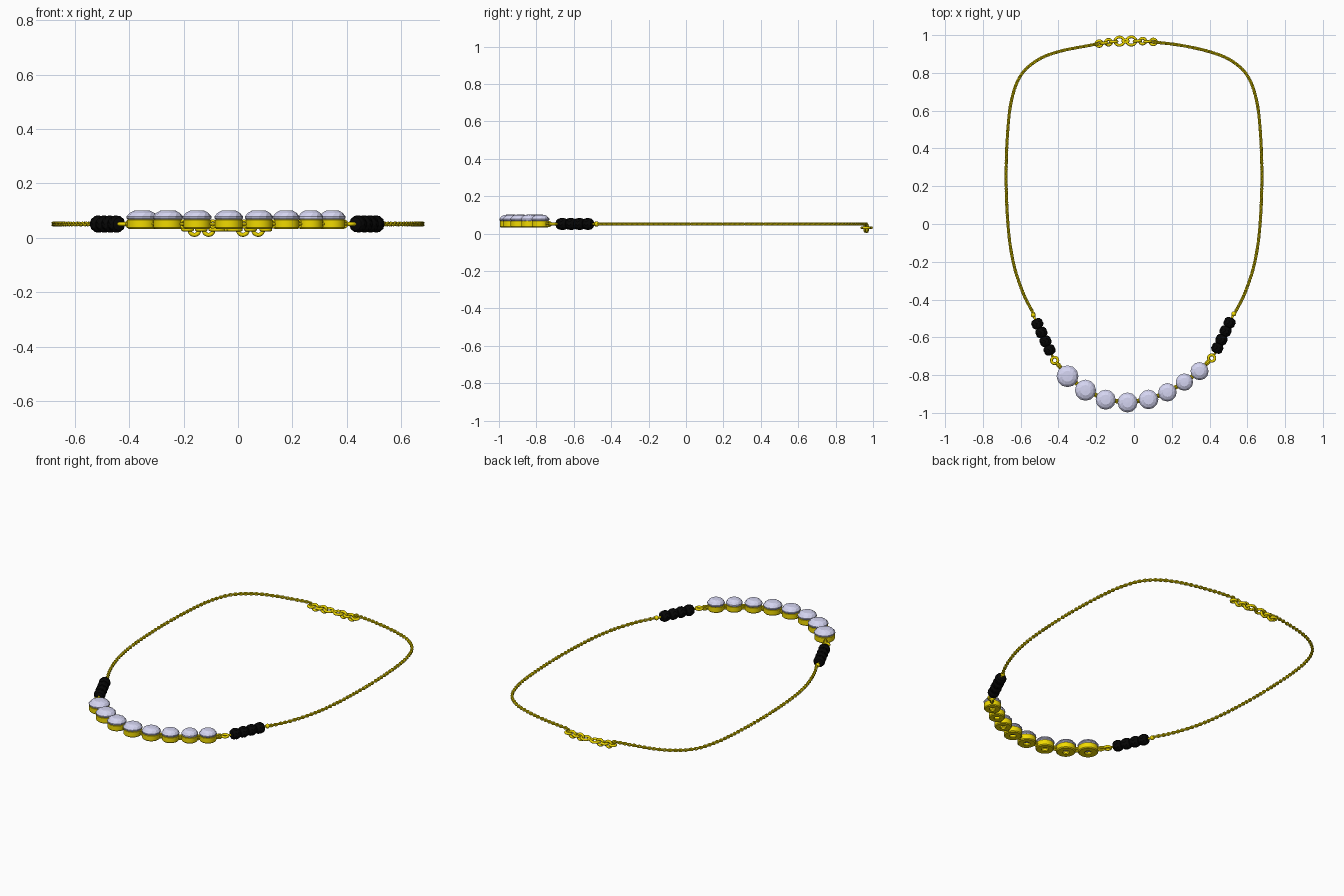
import bpy, bmesh, math
from mathutils import Vector, Matrix

if "Cube" in bpy.data.objects:
    bpy.data.objects.remove(bpy.data.objects["Cube"])

Z = 0.051          # height of the chain centreline


def material(name, rgb):
    m = bpy.data.materials.new(name)
    m.diffuse_color = (*rgb, 1)
    m.use_nodes = True
    m.node_tree.nodes["Principled BSDF"].inputs["Base Color"].default_value = m.diffuse_color
    return m


GOLD = material("gold", (0.88, 0.7, 0.0))
BLACK = material("black_bead", (0.002, 0.002, 0.002))
GEM = material("pale_gem", (0.66, 0.66, 0.88))


def finish(bm, name, mat, smooth=True):
    bmesh.ops.recalc_face_normals(bm, faces=bm.faces)
    me = bpy.data.meshes.new(name)
    bm.to_mesh(me)
    bm.free()
    me.materials.append(mat)
    if smooth:
        me.shade_smooth()
    ob = bpy.data.objects.new(name, me)
    bpy.context.collection.objects.link(ob)
    return ob


def frame(pos, direction, roll=0.0):
    """Matrix with local x along a level direction, rolled about it."""
    a = math.atan2(direction.y, direction.x)
    return Matrix.Translation(pos) @ Matrix.Rotation(a, 4, 'Z') @ Matrix.Rotation(roll, 4, 'X')


def add_ring(bm, mat, rx, ry, wire, n=20, k=8):
    rows = []
    for i in range(n):
        a = 2 * math.pi * i / n
        c, s = math.cos(a), math.sin(a)
        row = []
        for j in range(k):
            b = 2 * math.pi * j / k
            o = wire * math.cos(b)
            row.append(bm.verts.new(mat @ Vector(((rx + o) * c, (ry + o) * s, wire * math.sin(b)))))
        rows.append(row)
    for i in range(n):
        p, q = rows[i], rows[(i + 1) % n]
        for j in range(k):
            bm.faces.new((p[j], q[j], q[(j + 1) % k], p[(j + 1) % k]))


def add_lathe(bm, mat, profile, n, closed=False):
    """Revolve (radius, height, angular offset in steps) rows about local z."""
    rows = [[bm.verts.new(mat @ Vector((r * math.cos(2 * math.pi * (i + t) / n),
                                        r * math.sin(2 * math.pi * (i + t) / n), h)))
             for i in range(n)] for r, h, t in profile]
    pairs = list(zip(rows, rows[1:]))
    if closed:
        pairs.append((rows[-1], rows[0]))
    for (p, q) in pairs:
        for i in range(n):
            j = (i + 1) % n
            bm.faces.new((p[i], p[j], q[j], q[i]))
    if not closed:
        bm.faces.new(rows[0])
        bm.faces.new(rows[-1])


def smooth_path(points, spacing):
    """Catmull-Rom through the points, resampled at even spacing."""
    p = [Vector((x, y, Z)) for x, y in points]
    p = [2 * p[0] - p[1]] + p + [2 * p[-1] - p[-2]]
    dense = []
    for i in range(1, len(p) - 2):
        a, b, c, d = p[i - 1:i + 3]
        for s in range(40):
            t = s / 40
            dense.append(0.5 * (2 * b + (c - a) * t + (2 * a - 5 * b + 4 * c - d) * t * t
                                + (3 * b - a - 3 * c + d) * t ** 3))
    out, run = [dense[0]], 0
    for a, b in zip(dense, dense[1:]):
        run += (b - a).length
        if run >= spacing:
            out.append(b)
            run -= spacing
    return out


# Fine chain on each side, interlocked links
side = [(0.533, -0.473), (0.585, -0.37), (0.635, -0.22), (0.665, -0.03), (0.677, 0.24),
        (0.668, 0.5), (0.645, 0.67), (0.597, 0.79), (0.51, 0.868), (0.39, 0.915)]
for name, sx, end in (("left", -1, [(-0.185, 0.955)]), ("right", 1, [(0.24, 0.947), (0.1, 0.964)])):
    pts = smooth_path([(sx * x, y) for x, y in side] + end, 0.0145)
    bm = bmesh.new()
    for i in range(len(pts)):
        d = pts[min(i + 1, len(pts) - 1)] - pts[max(i - 1, 0)]
        add_ring(bm, frame(pts[i], d, math.pi / 4 * (1 if i % 2 else -1)), 0.0105, 0.0062, 0.0043, 12, 6)
    finish(bm, name + "_chain", GOLD)

# Black faceted beads, threading wire, end ball and jump ring
bead = [(0.012, -0.027, 0), (0.024, -0.023, 0), (0.031, -0.011, .5), (0.032, 0, 0), (0.031, 0.011, .5),
        (0.024, 0.023, 0), (0.012, 0.027, 0)]
for name, first, last, ring in (("left", (-0.512, -0.528), (-0.447, -0.667), (-0.42, -0.722)),
                                ("right", (0.506, -0.522), (0.441, -0.657), (0.411, -0.71))):
    a, b, r = (Vector((*q, Z)) for q in (first, last, ring))
    d = (b - a).normalized()
    along = frame(a, d) @ Matrix.Rotation(math.pi / 2, 4, 'Y')
    bm = bmesh.new()
    for i in range(4):
        m = along.copy()
        m.translation = a.lerp(b, i / 3)
        add_lathe(bm, m, bead, 10)
    finish(bm, name + "_beads", BLACK, False)
    bm = bmesh.new()
    add_lathe(bm, along, [(0.006, -0.05, 0), (0.006, (r - a).length - 0.02, 0)], 8)
    bmesh.ops.create_uvsphere(bm, u_segments=12, v_segments=8, radius=0.013,
                              matrix=Matrix.Translation(a - d * 0.051))
    add_ring(bm, Matrix.Translation(r), 0.017, 0.017, 0.0075)
    finish(bm, name + "_jump_ring", GOLD)

# Gems in open-backed gold cups
stones = [(-0.352, -0.806, 0.058), (-0.257, -0.88, 0.056), (-0.15, -0.93, 0.053),
          (-0.034, -0.945, 0.053), (0.077, -0.929, 0.052), (0.177, -0.891, 0.049),
          (0.267, -0.837, 0.046), (0.347, -0.779, 0.048)]
for i, (x, y, r) in enumerate(stones):
    at = Matrix.Translation((x, y, 0))
    bm = bmesh.new()
    add_lathe(bm, at, [(r * .34, 0.033, 0), (r * .86, 0.033, 0), (r * .95, 0.038, 0), (r * .95, 0.066, 0),
                       (r * .9, 0.068, 0), (r * .8, 0.066, 0), (r * .74, 0.045, 0), (r * .34, 0.041, 0)],
              32, True)
    finish(bm, f"gem_cup_{i + 1}", GOLD)
    bm = bmesh.new()
    add_lathe(bm, at, [(r * .1, 0.042, 0), (r * .86, 0.064, 0), (r, 0.073, 0), (r, 0.079, 0),
                       (r * .8, 0.092, .5), (r * .5, 0.1, 0), (r * .1, 0.101, .5)], 12)
    finish(bm, f"gem_{i + 1}", GEM, False)

# Small links joining the cups and the two jump rings
nodes = [(-0.42, -0.722, 0.02)] + stones + [(0.411, -0.71, 0.02)]
bm = bmesh.new()
for (x1, y1, r1), (x2, y2, r2) in zip(nodes, nodes[1:]):
    a, b = Vector((x1, y1, Z)), Vector((x2, y2, Z))
    d = (b - a).normalized()
    mid = ((a + d * r1) + (b - d * r2)) / 2
    half = max(((b - a).length - r1 - r2) / 2 + 0.004, 0.012)
    add_ring(bm, frame(mid, d, math.pi / 2), half, 0.012, 0.005, 16, 8)
    add_ring(bm, frame(mid, d), half, 0.007, 0.005, 16, 8)
finish(bm, "cup_links", GOLD)

# Clasp: level rings with upright rings between, larger figure-eight in the middle
bm = bmesh.new()
for x, y, r in ((-0.185, 0.955, .015), (-0.135, 0.962, .015), (-0.077, 0.968, .022),
                (-0.014, 0.969, .022), (0.046, 0.968, .015), (0.102, 0.964, .015)):
    add_ring(bm, Matrix.Translation((x, y, 0.031)), r * 1.1, r, 0.0075)
for x, y in ((-0.16, 0.958), (-0.108, 0.965), (0.018, 0.969), (0.074, 0.966)):
    add_ring(bm, frame(Vector((x, y, 0.029)), Vector((1, 0.06, 0)), math.pi / 2), 0.018, 0.018, 0.0075)
add_ring(bm, Matrix.Translation((-0.045, 0.969, 0.031)), 0.014, 0.007, 0.0075)
for x, y in ((-0.187, 0.955), (0.102, 0.964)):      # drop links up to the chain ends
    add_ring(bm, frame(Vector((x, y, 0.042)), Vector((1, 0, 0)), math.pi / 2), 0.009, 0.011, 0.004)
finish(bm, "clasp", GOLD)

# Keep cup rims crisp
for ob in bpy.data.objects:
    ob.select_set(ob.name.startswith("gem_cup"))
    if ob.select_get():
        bpy.context.view_layer.objects.active = ob
bpy.ops.object.shade_smooth_by_angle(angle=math.radians(35))
